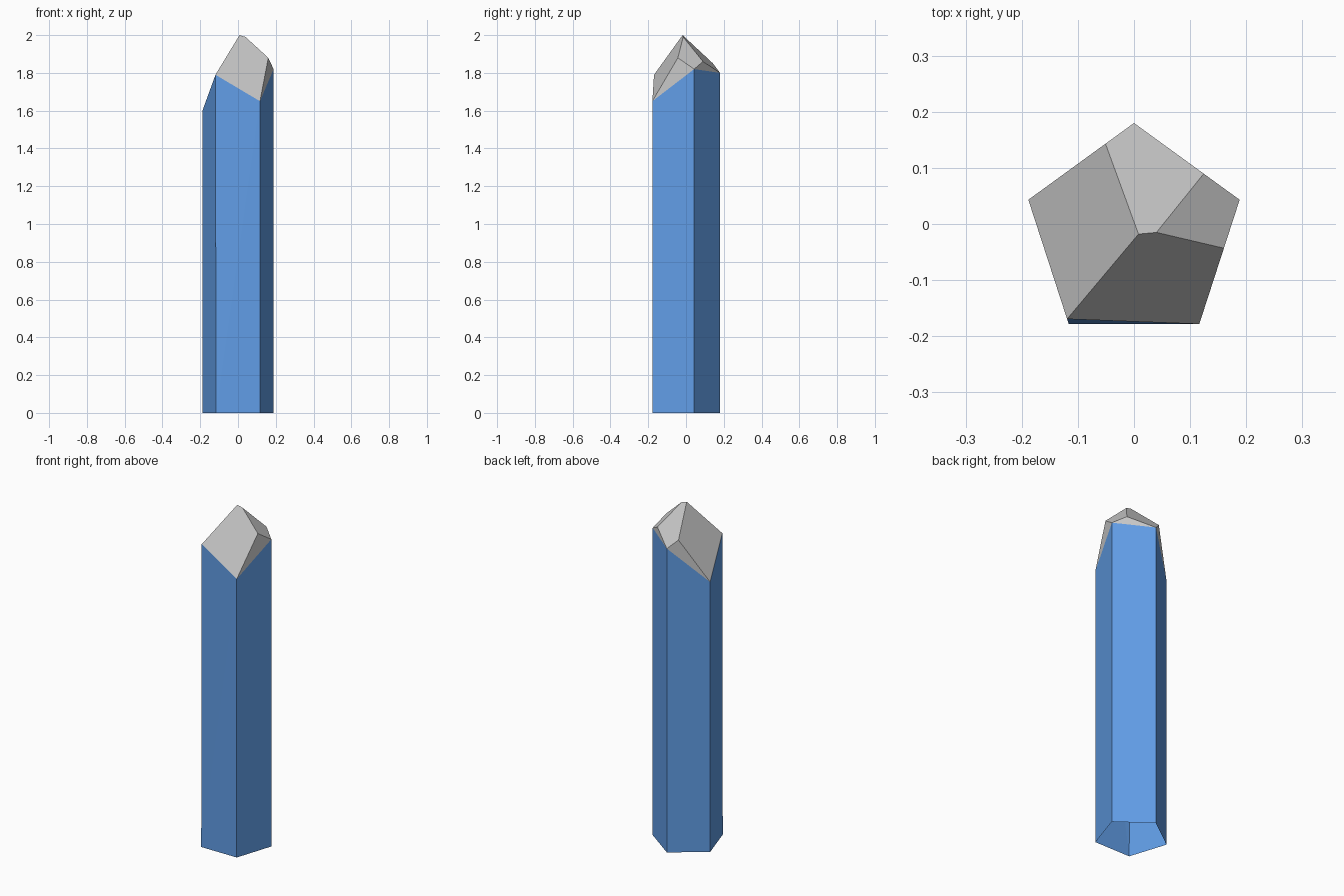
import bpy
import bmesh
from math import radians, cos, sin
from mathutils import Vector

cube = bpy.data.objects.get("Cube")
if cube:
    bpy.data.objects.remove(cube, do_unlink=True)


def material(name, rgb):
    mat = bpy.data.materials.new(name)
    mat.use_nodes = True
    mat.diffuse_color = (*rgb, 1)
    bsdf = mat.node_tree.nodes["Principled BSDF"]
    bsdf.inputs["Base Color"].default_value = (*rgb, 1)
    bsdf.inputs["Roughness"].default_value = 0.6
    return mat


def build(name, faces, mat):
    """Make a flat-shaded object from faces given as lists of points."""
    bm = bmesh.new()
    for points in faces:
        bm.faces.new([bm.verts.new(p) for p in points])
    bmesh.ops.remove_doubles(bm, verts=bm.verts[:], dist=0.0005)
    mesh = bpy.data.meshes.new(name)
    bm.to_mesh(mesh)
    bm.free()
    mesh.materials.append(mat)
    obj = bpy.data.objects.new(name, mesh)
    bpy.context.collection.objects.link(obj)


# Pentagon corners, clockwise from the back: back, right, front right, front left, left
RADIUS, CENTRE_Y = 0.198, -0.018
angles = [radians(90 - 72 * i) for i in range(5)]
base = [Vector((RADIUS * cos(a), CENTRE_Y + RADIUS * sin(a), 0)) for a in angles]


def on_wall(start, t, z):
    """Point at height z, a fraction t along one wall."""
    p = base[start].lerp(base[(start + 1) % 5], t)
    return Vector((p.x, p.y, z))


# Rim where the shaft meets the tip; the front left corner is cut slightly back
insets = (0, 0, 0, 0.04, 0)
heights = (1.80, 1.82, 1.65, 1.79, 1.60)
rim = [on_wall(i, insets[i], heights[i]) for i in range(5)]
back, right, front_right, front_left, left = rim

# Open-bottomed shaft
walls = []
for i in range(5):
    j = (i + 1) % 5
    if i == 2:
        walls += [(base[j], base[i], rim[i]), (base[j], rim[i], rim[j])]
    else:
        walls.append((base[j], base[i], rim[i], rim[j]))
build("crystal_shaft", walls, material("crystal blue", (0.12, 0.34, 0.80)))

# Faceted tip: short ridge on top, peaks on three walls
ridge_a = Vector((0.008, -0.018, 2.0))
ridge_b = Vector((0.04, -0.015, 1.99))
peak_back_right = on_wall(0, 0.66, 1.86)
peak_front_right = on_wall(1, 0.39, 1.88)
peak_back_left = on_wall(4, 0.73, 1.85)

facets = [
    (ridge_a, peak_back_left, left, front_left),
    (ridge_a, ridge_b, peak_back_right, back, peak_back_left),
    (ridge_b, peak_front_right, right, peak_back_right),
    (ridge_a, front_left, front_right, peak_front_right, ridge_b),
    (back, peak_back_right, right),
    (right, peak_front_right, front_right),
    (left, peak_back_left, back),
]
build("crystal_tip", facets, material("tip grey", (0.58, 0.58, 0.58)))
